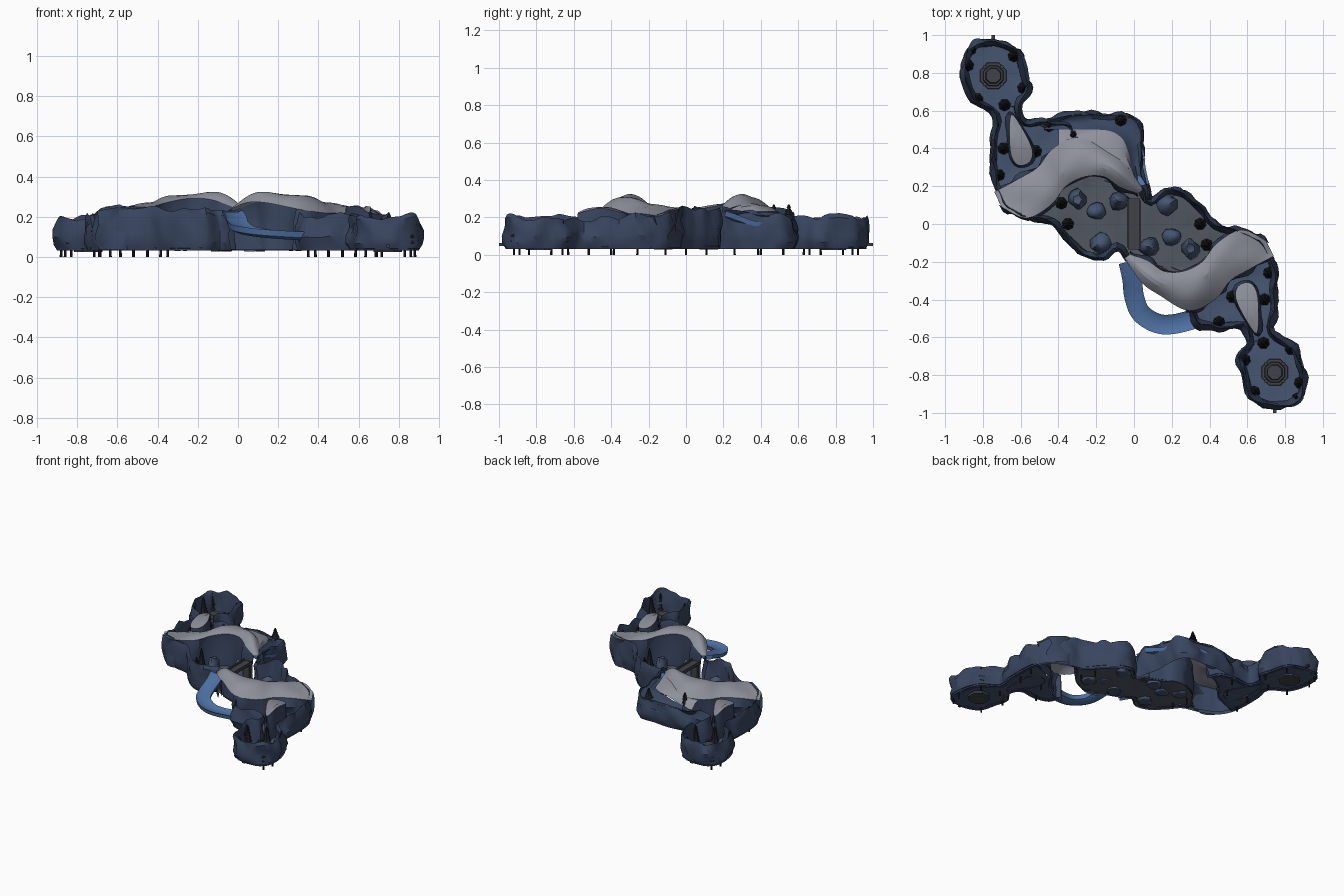
import bpy, bmesh, math, random
from mathutils import Vector, noise, Matrix

if "Cube" in bpy.data.objects:
    bpy.data.objects.remove(bpy.data.objects["Cube"])

random.seed(3)


def mat(name, c):
    m = bpy.data.materials.new(name)
    m.diffuse_color = (*c, 1)
    m.use_nodes = True
    m.node_tree.nodes["Principled BSDF"].inputs["Base Color"].default_value = m.diffuse_color
    return m


ROCK = mat("blue_rock", (0.04, 0.06, 0.115))
GROUND = mat("ground", (0.06, 0.09, 0.16))
ARENA = mat("arena_ground", (0.08, 0.095, 0.12))
SNOW = mat("pale_rock", (0.27, 0.28, 0.33))
ICE = mat("ice_blue", (0.08, 0.17, 0.38))
PINE = mat("pine", (0.01, 0.012, 0.015))
METAL = mat("dark_metal", (0.05, 0.055, 0.065))
HALF = Matrix.Rotation(math.pi, 4, 'Z')


def finish(name, bm, m, angle=40):
    bmesh.ops.recalc_face_normals(bm, faces=bm.faces)
    me = bpy.data.meshes.new(name)
    bm.to_mesh(me)
    bm.free()
    ob = bpy.data.objects.new(name, me)
    bpy.context.collection.objects.link(ob)
    me.materials.append(m)
    bpy.ops.object.select_all(action='DESELECT')
    ob.select_set(True)
    bpy.context.view_layer.objects.active = ob
    bpy.ops.object.shade_smooth_by_angle(angle=math.radians(angle))
    return ob


def twin(ob):
    """Copy turned half a circle about the centre."""
    c = ob.copy()
    c.name = ob.name + "_opposite"
    c.matrix_world = HALF @ ob.matrix_world
    bpy.context.collection.objects.link(c)


def spline(pts, n=4, closed=False):
    p = [Vector(q) for q in pts]
    k, out = len(p), []
    get = (lambda i: p[i % k]) if closed else (lambda i: p[max(0, min(k - 1, i))])
    for i in range(k if closed else k - 1):
        a, b, c, d = (get(i + j) for j in (-1, 0, 1, 2))
        for s in range(n):
            t = s / n
            out.append(0.5 * (2 * b + (c - a) * t + (2 * a - 5 * b + 4 * c - d) * t * t
                              + (3 * b - a - 3 * c + d) * t ** 3))
    return out if closed else out + [p[-1]]


def loft(rows, closed=False, cap=False):
    bm = bmesh.new()
    vs = [[bm.verts.new(q) for q in r] for r in rows]
    n = len(rows[0])
    for a, b in zip(vs, vs[1:]):
        for i in range(n if closed else n - 1):
            j = (i + 1) % n
            bm.faces.new((a[i], a[j], b[j], b[i]))
    if cap:
        bm.faces.new(vs[-1])
    return bm


def wob(p, s=0.02, f=9):
    return s * noise.noise(Vector((p.x * f, p.y * f, p.z * f)))


def outward(line):
    res = []
    for i in range(len(line)):
        d = line[min(i + 1, len(line) - 1)] - line[max(i - 1, 0)]
        res.append(Vector((-d.y, d.x, 0)).normalized())
    return res


def cliff(line, levels):
    rows, nor = [], outward(line)
    for off, t in levels:
        row = []
        for p, nv in zip(line, nor):
            q = p + nv * off
            q.z = 0.032 + (p.z + wob(p, .03, 13) - 0.032) * t
            row.append(q + nv * wob(q, 0.03, 13) * (min(1, 4 * t * (1.15 - t)) if t else 0))
        rows.append(row)
    return loft(rows)


# canyon outline, clockwise from the upper base: x, y, rim height
half = [(-.79, .97, .20), (-.71, .97, .2), (-.61, .92, .19), (-.57, .79, .2), (-.55, .70, .2),
        (-.60, .63, .2), (-.57, .55, .21), (-.45, .56, .21), (-.33, .53, .2), (-.28, .45, .24),
        (-.14, .39, .26), (-.04, .31, .27), (.04, .20, .23), (.09, .13, .22), (.16, .19, .24),
        (.27, .17, .24), (.37, .08, .24), (.44, 0, .25), (.56, -.03, .25), (.67, -.08, .24),
        (.73, -.16, .22), (.755, -.27, .21), (.755, -.45, .2), (.74, -.57, .2), (.855, -.65, .2),
        (.905, -.78, .2), (.90, -.90, .2), (.845, -.96, .2)]
outline = spline(half + [(-x, -y, z) for x, y, z in half], 4, True)
LEVELS = [(-.01, 0), (.003, .2), (.005, .4), (.0, .65), (-.008, .88), (-.013, 1), (-.022, .85), (-.027, .45), (-.034, .03)]
finish("canyon_wall_right", cliff(outline[48:149], LEVELS), ROCK, 35)
finish("canyon_wall_left", cliff(outline[160:] + outline[:37], LEVELS), ROCK, 35)

# pale rock roofs over the side passages
outer = spline([(-.05, -.18, .23), (.04, -.31, .27), (.14, -.38, .27), (.29, -.46, .24), (.43, -.40, .22),
                (.51, -.30, .22), (.61, -.24, .22), (.74, -.17, .21)])
inner = spline([(-.02, -.16, .23), (.08, -.20, .27), (.16, -.25, .29), (.26, -.25, .29), (.36, -.20, .27),
                (.44, -.10, .25), (.57, -.03, .25), (.70, -.09, .23)])
rows = []
for k in range(7):
    t = k / 6
    row = []
    for i, (a, b) in enumerate(zip(outer, inner)):
        u = i / (len(outer) - 1)
        q = a.lerp(b, t)
        q.z += 4 * t * (1 - t) * (.045 * math.sin(math.pi * u ** .7) + wob(q, .025, 7))
        row.append(q)
    rows.append(row)
twin(finish("pale_roof", loft(rows), SNOW, 20))


# cliff faces below both roof edges; the passage under the roof stays open
def drop(name, line, z, m):
    low = [Vector((p.x + wob(p, .04), p.y + wob(p, .03, 7), z)) for p in line]
    rs = [[a.lerp(b, t) + Vector((wob(a + b * t, .04, 11), wob(a - b * t, .04, 11), 0)) for a, b in zip(line, low)]
          for t in (.33, .66)]
    twin(finish(name, loft([line] + rs + [low]), m, 35))


drop("arena_cliff", inner, .035, ROCK)
drop("passage_cliff", outer[12:], .035, ROCK)


# floors of the arena and the two base areas
def floor(name, poly, m, z):
    bm = bmesh.new()
    bm.faces.new([bm.verts.new((p.x, p.y, z)) for p in poly])
    bmesh.ops.triangulate(bm, faces=bm.faces[:])
    for _ in range(2):
        bmesh.ops.subdivide_edges(bm, edges=[e for e in bm.edges if e.calc_length() > .08], cuts=1)
        bmesh.ops.triangulate(bm, faces=bm.faces[:])
    for v in bm.verts:
        if not v.is_boundary:
            v.co.z += wob(v.co, .015, 8)
    return finish(name, bm, m, 30)


side = inner[:23] + outline[68:50:-1]
floor("arena_floor", side + [Vector((-p.x, -p.y, p.z)) for p in side], ARENA, .045)
twin(floor("base_floor", outline[82:148] + outer[12:28], GROUND, .042))

# island rock between the base and the passage
isle = spline([(-.65, .58, .22), (-.6, .52, .25), (-.54, .40, .25), (-.55, .33, .23), (-.61, .31, .22),
               (-.65, .36, .23), (-.66, .47, .25)], 3, True)
c = sum(isle, Vector()) / len(isle)
base = [Vector((p.x + (p.x - c.x) * .25, p.y + (p.y - c.y) * .1, .035)) for p in isle]
mid = [a.lerp(b, .45) + Vector((wob(a, .03), wob(a, .03, 11), 0)) for a, b in zip(base, isle)]
twin(finish("island_cliff", loft([base, mid, isle], True), ROCK, 50))
twin(finish("island_top", loft([isle, [p.lerp(c, .5) + Vector((0, 0, .012)) for p in isle]], True, True), SNOW, 30))

# curved ice ramp, rising to the centre
path = spline([(-.03, -.20, .215), (-.01, -.29, .185), (-.0, -.38, .155), (.035, -.47, .135), (.12, -.525, .12),
               (.21, -.53, .112), (.33, -.50, .105)], 5)
nor = outward(path)
section = [(-.052, .02), (-.045, -.01), (-.02, -.022), (.02, -.022), (.045, -.01), (.052, .02), (.03, .008),
           (-.03, .008), (-.052, .02)]
twin(finish("ice_ramp", loft([[p + n * a + Vector((0, 0, h)) for p, n in zip(path, nor)]
                              for a, h in section]), ICE, 50))

# extra cliff, ledge and pale slope enclosing the rear ramp
rim = spline([(-.50, .53, .21), (-.40, .57, .20), (-.26, .59, .20), (-.13, .58, .2), (-.01, .575, .2),
              (.04, .50, .21), (.05, .40, .22), (.05, .32, .24), (.07, .22, .25), (.09, .13, .23)], 4)
finish("rear_cliff", cliff(rim, LEVELS[:6]), ROCK, 35)
crest = spline([(-.47, .50, .17), (-.40, .50, .17), (-.30, .50, .19), (-.2, .50, .22), (-.12, .49, .23),
                (-.06, .45, .23), (-.03, .38, .23), (-.01, .29, .23), (.01, .23, .22), (.06, .14, .21)], 4)
ledge = [[a.lerp(b, t) - Vector((0, 0, .035 * math.sin(math.pi * t) - wob(a, .01))) for a, b in zip(rim, crest)]
         for t in (.08, .35, .7, 1)]
finish("rear_ledge", loft(ledge), ROCK, 50)
edge = spline([(-.40, .42, .22), (-.29, .46, .24), (-.14, .38, .27), (-.04, .31, .27), (.03, .2, .23)], 7)
finish("rear_slope", loft([crest[4:33], [a.lerp(b, .5) + Vector((0, 0, .01)) for a, b in zip(crest[4:33], edge)],
                           edge]), SNOW, 30)

# boulders in the central arena
for x, y, r, h in ((-.18, -.10, .055, .13), (-.2, .07, .05, .10), (-.30, .13, .05, .16), (-.08, .12, .05, .18)):
    bm = bmesh.new()
    bmesh.ops.create_icosphere(bm, subdivisions=2, radius=1)
    for v in bm.verts:
        d = 1 + wob(v.co + Vector((x * 9, y * 9, 0)), .4, 1.2)
        v.co = Vector((x + v.co.x * r * d, y + v.co.y * r * d, .045 + max(v.co.z, -.1) * (h - .04) * d))
    twin(finish("boulder", bm, GROUND, 60))


def box(name, x, y, z, sx, sy, sz, m):
    bm = bmesh.new()
    bmesh.ops.create_cube(bm, size=1, matrix=Matrix.Translation((x, y, z)) @ Matrix.Diagonal((sx, sy, sz, 1)))
    return finish(name, bm, m)


# central bridge with side rails and piers
box("bridge_deck", 0, .0, .19, .065, .27, .012, METAL)
for s in (-1, 1):
    box("bridge_rail", s * .034, 0, .2, .008, .25, .02, METAL)
    box("bridge_pier", 0, s * .11, .115, .05, .025, .15, METAL)


def cone(bm, x, y, z0, z1, r0, r1, n):
    bmesh.ops.create_cone(bm, cap_ends=True, segments=n, radius1=r0, radius2=r1, depth=z1 - z0,
                          matrix=Matrix.Translation((x, y, (z0 + z1) / 2)) @ Matrix.Rotation(math.pi / n, 4, 'Z'))


# base platform with stepped octagonal tiers, corner posts and a gate stub
bm = bmesh.new()
for z0, z1, r0, r1 in ((.025, .065, .078, .074), (.065, .09, .06, .055), (.09, .115, .045, .04)):
    cone(bm, -.745, .785, z0, z1, r0, r1, 8)
twin(finish("base_platform", bm, METAL, 20))
for a in range(4):
    t = a * math.pi / 2 + math.pi / 4
    twin(box("base_post", -.745 + .065 * math.cos(t), .785 + .065 * math.sin(t), .08, .018, .018, .07, METAL))
twin(box("gate_stub", -.745, .975, .055, .018, .05, .014, METAL))


# pine trees
def tree(x, y, z0, h, r=.033):
    bm = bmesh.new()
    cone(bm, x, y, z0, z0 + h * .6, .007, .005, 6)
    for k in range(4):
        cone(bm, x, y, z0 + h * (.36 + .15 * k), z0 + h * (.58 + .14 * k), r * (1 - .2 * k), r * .12, 7)
    return finish("pine_tree", bm, PINE, 20)


for x, y in ((-.88, .84), (-.86, .92), (-.635, .89), (-.585, .72), (-.83, .66), (-.685, .63), (-.69, .40),
             (-.715, .26), (-.52, .385), (-.45, .52), (-.385, .11), (-.35, 0)):
    twin(tree(x, y, 0, random.uniform(.17, .20), .025 if y > .9 else .033))
tree(-.32, .47, .12, .15)
tree(-.07, .55, .16, .11)
